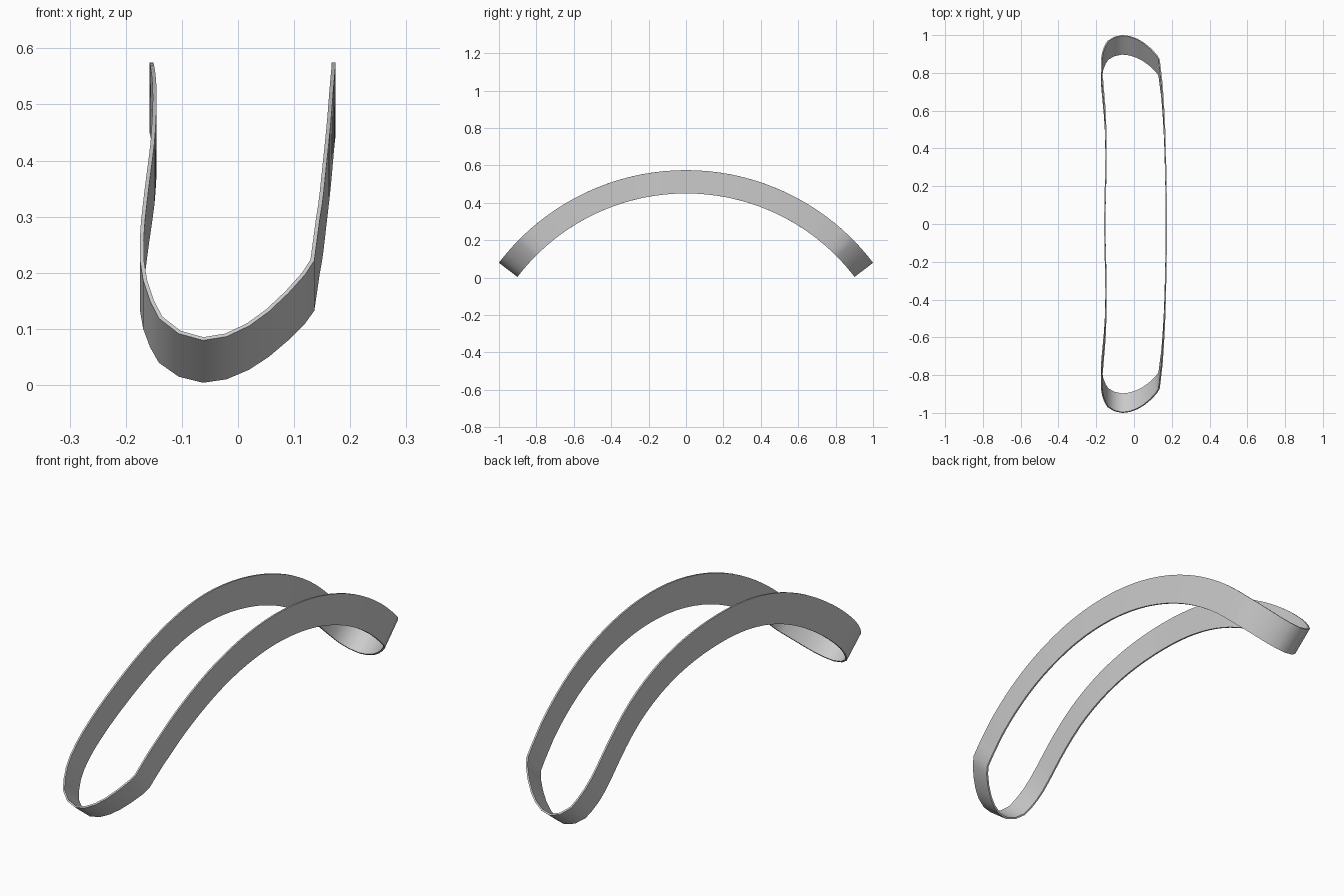
import bpy
from math import sin, cos, radians, ceil
from mathutils import Vector

cube = bpy.data.objects.get("Cube")
if cube:
    bpy.data.objects.remove(cube, do_unlink=True)

# Arched band: the loop lies on a cylinder about the x axis
OUTER_R, INNER_R, AXIS_Z, WALL = 1.2575, 1.133, -0.6825, 0.007

# Front half of the loop: (x, degrees from the crown), left side to right side
LEFT = [(-0.158, 0), (-0.153, 13), (-0.152, 20), (-0.156, 27.7), (-0.165, 34),
        (-0.175, 41.5), (-0.169, 46.3), (-0.141, 50.4), (-0.106, 52)]
TIP = [(-0.062, 52.7)]
RIGHT = [(-0.02, 52.3), (0.02, 51.2), (0.055, 49.7), (0.09, 47.7), (0.12, 45.6),
         (0.136, 44), (0.141, 41.5), (0.146, 38.8), (0.15, 37), (0.156, 32.7),
         (0.166, 23), (0.173, 9), (0.174, 0)]

half = [Vector(p) for p in LEFT + TIP + RIGHT]
loop = half + [Vector((p.x, -p.y)) for p in reversed(half[1:-1])]


def smooth_point(a, b, c, d, t):
    """Catmull-Rom point between b and c."""
    return 0.5 * (2 * b + (c - a) * t + (2 * a - 5 * b + 4 * c - d) * t ** 2
                  + (3 * b - a - 3 * c + d) * t ** 3)


# Refine the long side runs, leave the end curves faceted
path = []
n = len(loop)
for i in range(n):
    a, b, c, d = (loop[(i + k) % n] for k in (-1, 0, 1, 2))
    steps = max(1, ceil(abs(c.y - b.y) / 3.2))
    path += [smooth_point(a, b, c, d, k / steps) for k in range(steps)]

# Radial ribbon
verts = []
for x, deg in path:
    for r in (INNER_R, OUTER_R):
        t = radians(deg)
        verts.append((x, -r * sin(t), AXIS_Z + r * cos(t)))
m = len(path)
faces = []
for i in range(m):
    j = (i + 1) % m
    faces.append((2 * i, 2 * j, 2 * j + 1, 2 * i + 1))

mesh = bpy.data.meshes.new("arched_band")
mesh.from_pydata(verts, [], faces)
band = bpy.data.objects.new("arched_band", mesh)
bpy.context.collection.objects.link(band)

# Plain grey material
grey = bpy.data.materials.new("light_grey")
grey.use_nodes = True
colour = (0.6, 0.6, 0.6, 1)
grey.diffuse_color = colour
grey.node_tree.nodes["Principled BSDF"].inputs["Base Color"].default_value = colour
mesh.materials.append(grey)

# Wall thickness towards the inside of the loop
wall = band.modifiers.new("wall", 'SOLIDIFY')
wall.thickness = WALL
wall.offset = -1
wall.use_even_offset = True

bpy.ops.object.select_all(action='DESELECT')
bpy.context.view_layer.objects.active = band
band.select_set(True)
bpy.ops.object.modifier_apply(modifier=wall.name)
bpy.ops.object.shade_smooth_by_angle(angle=radians(30))
